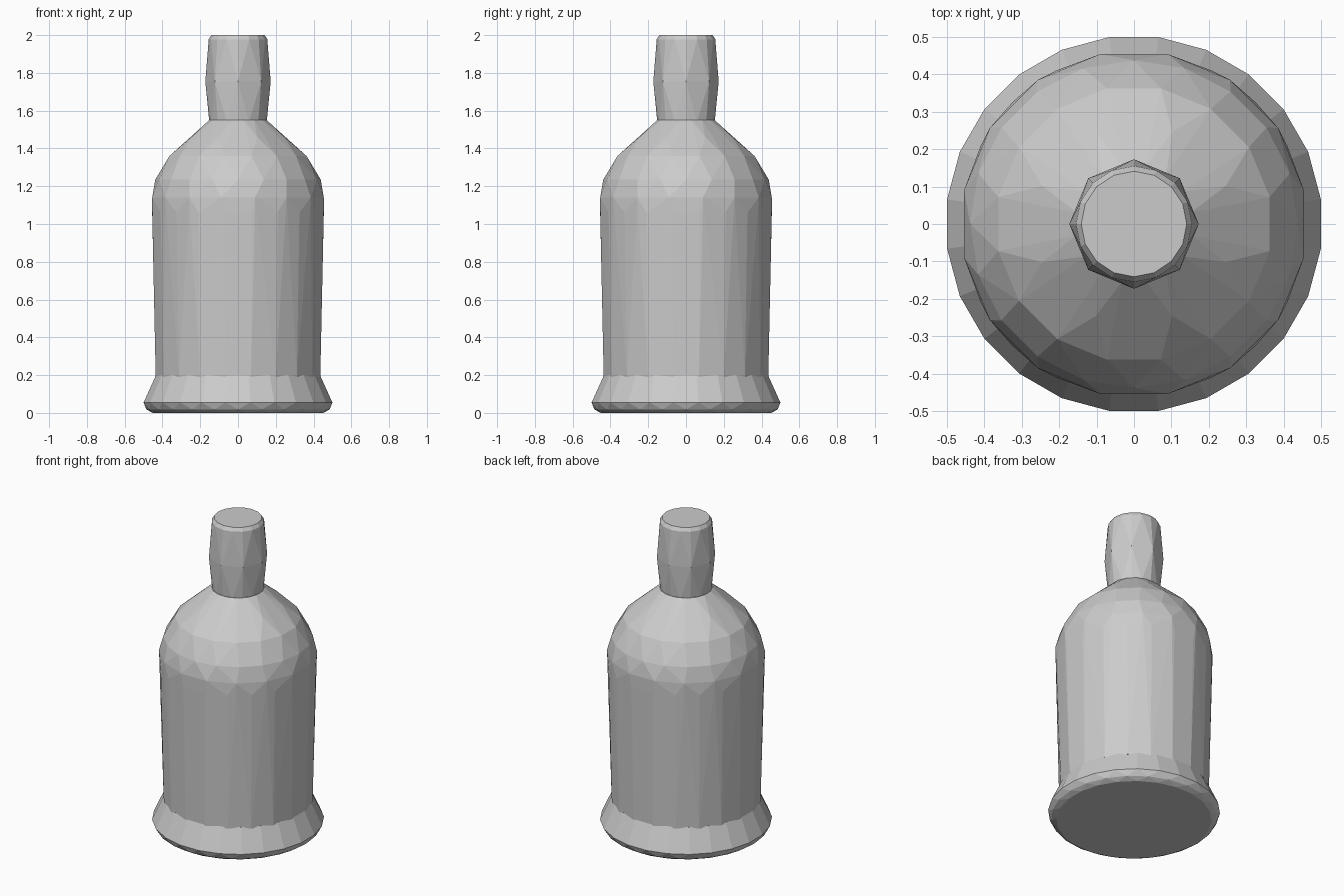
import bpy, bmesh, math

cube = bpy.data.objects.get("Cube")
if cube:
    bpy.data.objects.remove(cube, do_unlink=True)

grey = bpy.data.materials.new("plain_grey")
grey.use_nodes = True
colour = (0.6, 0.6, 0.6, 1)
grey.diffuse_color = colour
grey.node_tree.nodes["Principled BSDF"].inputs["Base Color"].default_value = colour


def faceted_part(name, rings):
    """Flat-faced convex part wrapped around rings of (radius, height, sides, turn)."""
    bm = bmesh.new()
    for radius, z, sides, turn in rings:
        for i in range(sides):
            a = math.tau * (i + turn) / sides
            bm.verts.new((radius * math.cos(a), radius * math.sin(a), z))
    bmesh.ops.convex_hull(bm, input=bm.verts[:])
    bmesh.ops.dissolve_limit(bm, angle_limit=math.radians(1),
                             verts=bm.verts[:], edges=bm.edges[:])
    bmesh.ops.recalc_face_normals(bm, faces=bm.faces[:])
    mesh = bpy.data.meshes.new(name)
    bm.to_mesh(mesh)
    bm.free()
    mesh.materials.append(grey)
    obj = bpy.data.objects.new(name, mesh)
    bpy.context.collection.objects.link(obj)


# Flared foot with a rounded lower rim
faceted_part("flared_base", [
    (0.455, 0.0, 24, 0.5), (0.485, 0.018, 24, 0),
    (0.504, 0.055, 24, 0.5), (0.438, 0.2, 24, 0.5)])

# Slightly widening body and faceted domed shoulder
faceted_part("body_and_shoulder", [
    (0.441, 0.19, 20, 0.5), (0.46, 1.06, 20, 0.5),
    (0.463, 1.14, 16, 0.5), (0.438, 1.235, 20, 0),
    (0.37, 1.36, 16, 0.5), (0.266, 1.46, 8, 0.5),
    (0.155, 1.55, 16, 0.5)])

# Neck bulging at eight points halfway up, with a bevelled flat top
faceted_part("neck", [
    (0.152, 1.54, 16, 0), (0.173, 1.755, 8, 0),
    (0.155, 1.978, 16, 0), (0.141, 2.0, 16, 0)])
